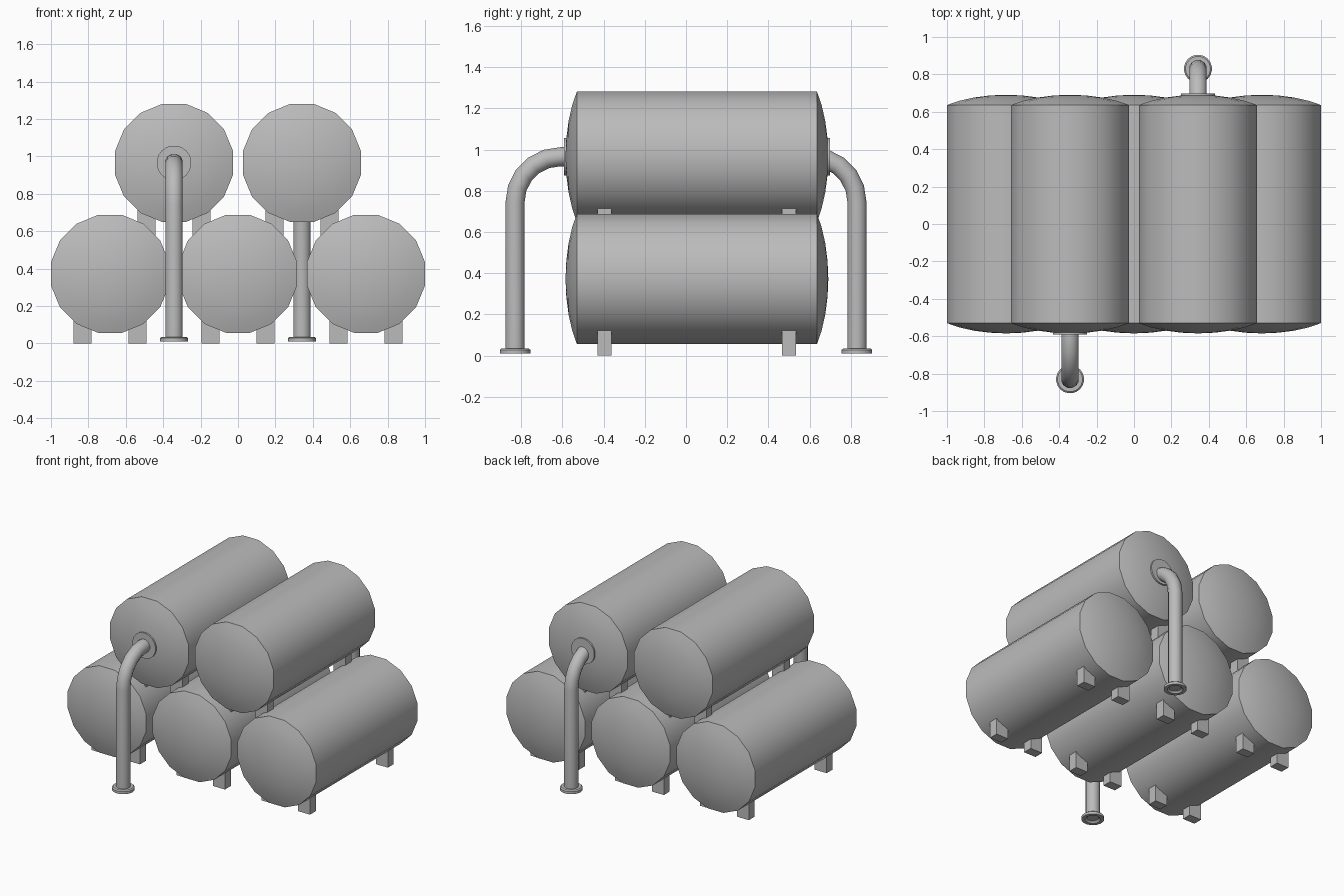
import bpy
import bmesh
from math import sin, cos, pi, radians
from mathutils import Vector

cube = bpy.data.objects.get("Cube")
if cube:
    bpy.data.objects.remove(cube)

steel = bpy.data.materials.new("grey_steel")
steel.use_nodes = True
GREY = (0.5, 0.5, 0.5, 1)
steel.diffuse_color = GREY
steel.node_tree.nodes["Principled BSDF"].inputs["Base Color"].default_value = GREY


def finish(name, bm, location=(0, 0, 0), smooth=True):
    bmesh.ops.remove_doubles(bm, verts=bm.verts, dist=0.0001)
    bmesh.ops.recalc_face_normals(bm, faces=bm.faces)
    mesh = bpy.data.meshes.new(name)
    bm.to_mesh(mesh)
    bm.free()
    mesh.materials.append(steel)
    obj = bpy.data.objects.new(name, mesh)
    obj.location = location
    bpy.context.collection.objects.link(obj)
    if smooth:
        bpy.ops.object.select_all(action="DESELECT")
        obj.select_set(True)
        bpy.context.view_layer.objects.active = obj
        bpy.ops.object.shade_smooth_by_angle(angle=radians(35))
    return obj


def loft(name, rings, sides, location, turn=0.0):
    """Skin circles given as (y, z, radius, heading), heading lying in the yz plane."""
    bm = bmesh.new()
    loops = []
    for y, z, r, a in rings:
        centre = Vector((0, y, z))
        up = Vector((0, -sin(a), cos(a)))
        angles = [2 * pi * (i + 0.5) / sides for i in range(sides)]
        loops.append([bm.verts.new(centre + Vector((r * cos(t), 0, 0)) + up * r * sin(t))
                      for t in angles])
    for low, high in zip(loops, loops[1:]):
        for i in range(sides):
            j = (i + 1) % sides
            bm.faces.new((low[i], low[j], high[j], high[i]))
    obj = finish(name, bm, location)
    obj.rotation_euler.z = turn
    return obj


def box(name, size, location):
    bm = bmesh.new()
    bmesh.ops.create_cube(bm, size=1)
    bmesh.ops.scale(bm, vec=size, verts=bm.verts)
    finish(name, bm, location, smooth=False)


# Tanks: sixteen-sided barrels with shallow domed ends
RADIUS, MID_Y, HALF = 0.322, 0.053, 0.583
LOW_Z, HIGH_Z, SPACING = 0.372, 0.965, 0.684
dome = [(0, 1), (0.022, 0.8), (0.04, 0.55), (0.051, 0.28), (0.055, 0)]
back_end = [(HALF + d, 0, RADIUS * s, 0) for d, s in dome]
front_end = [(-y, z, r, a) for y, z, r, a in reversed(back_end)]


def tank(name, x, z, leg_bottom):
    loft(name, front_end + back_end, 16, (x, MID_Y, z))
    top = z - 0.2
    for dx in (-0.147, 0.147):
        for y in (-0.395, 0.5):
            box(name + "_leg", (0.097, 0.068, top - leg_bottom),
                (x + dx, y, (top + leg_bottom) / 2))


for x in (-SPACING, 0, SPACING):
    tank("lower_tank", x, LOW_Z, 0)
for x in (-SPACING / 2, SPACING / 2):
    tank("upper_tank", x, HIGH_Z, 0.56)

# Elbow pipes: one at the front, one turned round to the back
PIPE, BEND, REACH = 0.048, 0.22, 0.83
path = [(-0.56, HIGH_Z, PIPE, pi)]
for i in range(6):
    a = pi / 2 * i / 5
    path.append((-REACH + BEND * (1 - sin(a)), HIGH_Z - BEND * (1 - cos(a)), PIPE, pi + a))
path.append((-REACH, 0.03, PIPE, 1.5 * pi))

# Foot flange with a hollow underside, as (height, radius)
foot = [(0.035, 0.04), (0.035, 0.067), (0.028, 0.075), (0.01, 0.075),
        (0.01, 0.052), (0.022, 0.04), (0.022, 0)]

for side, x, turn, plate_y in (("front", -SPACING / 2, 0, -0.584),
                               ("back", SPACING / 2, pi, 0.69)):
    loft(side + "_pipe", path, 12, (x, 0, 0), turn)
    loft(side + "_pipe_foot", [(0, z, r, pi / 2) for z, r in foot], 20,
         (x, REACH if turn else -REACH, 0))
    plate = [(-0.008, 0), (-0.008, 0.093), (0.008, 0.093), (0.008, 0)]
    loft(side + "_wall_flange", [(y, 0, r, 0) for y, r in plate], 20, (x, plate_y, HIGH_Z))
